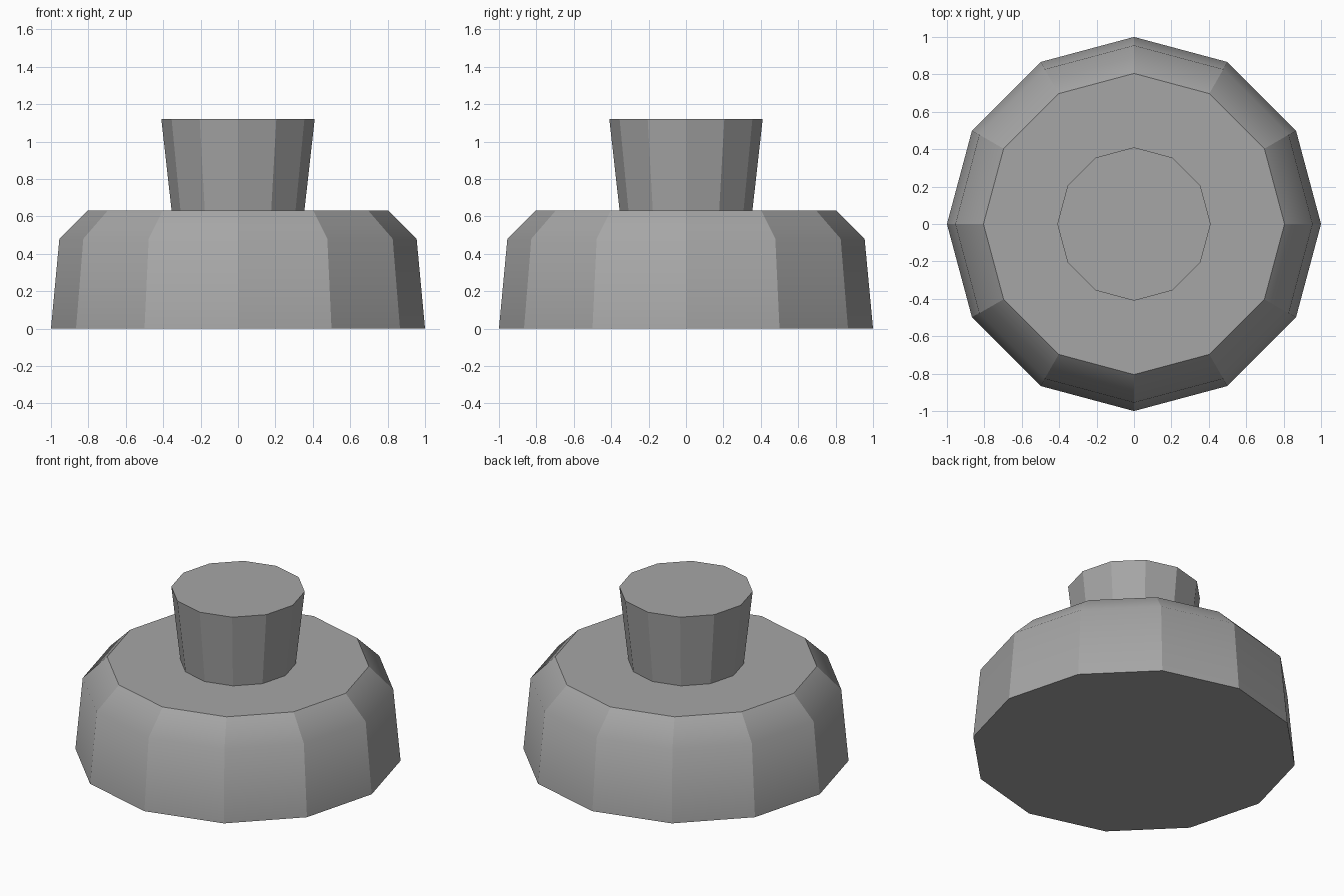
import bpy
import bmesh
from math import cos, sin, tau

SIDES = 12

cube = bpy.data.objects.get("Cube")
if cube:
    bpy.data.objects.remove(cube, do_unlink=True)

# One plain grey for every part
grey = bpy.data.materials.new("grey")
grey.use_nodes = True
colour = (0.38, 0.38, 0.38, 1)
grey.diffuse_color = colour
grey.node_tree.nodes["Principled BSDF"].inputs["Base Color"].default_value = colour


def turned_part(name, profile):
    """Closed twelve-sided solid from (radius, height) pairs, bottom to top."""
    bm = bmesh.new()
    rings = [[bm.verts.new((r * cos(tau * i / SIDES), r * sin(tau * i / SIDES), z))
              for i in range(SIDES)] for r, z in profile]
    for low, high in zip(rings, rings[1:]):
        for i in range(SIDES):
            j = (i + 1) % SIDES
            bm.faces.new((low[i], low[j], high[j], high[i]))
    bm.faces.new(rings[0][::-1])
    bm.faces.new(rings[-1])

    # Sharp facets and rims; only the inner rings blend wall into shoulder
    for face in bm.faces:
        face.smooth = True
    inner = {v for ring in rings[1:-1] for v in ring}
    for edge in bm.edges:
        a, b = edge.verts
        level = abs(a.co.z - b.co.z) < 1e-4
        edge.smooth = level and a in inner and b in inner

    mesh = bpy.data.meshes.new(name)
    bm.to_mesh(mesh)
    bm.free()
    mesh.materials.append(grey)
    part = bpy.data.objects.new(name, mesh)
    bpy.context.collection.objects.link(part)
    return part


# Wide base with a chamfered shoulder
turned_part("base", [(1.0, 0), (0.955, 0.48), (0.805, 0.63)])

# Flared knob standing on the base
turned_part("knob", [(0.355, 0.63), (0.41, 1.12)])
